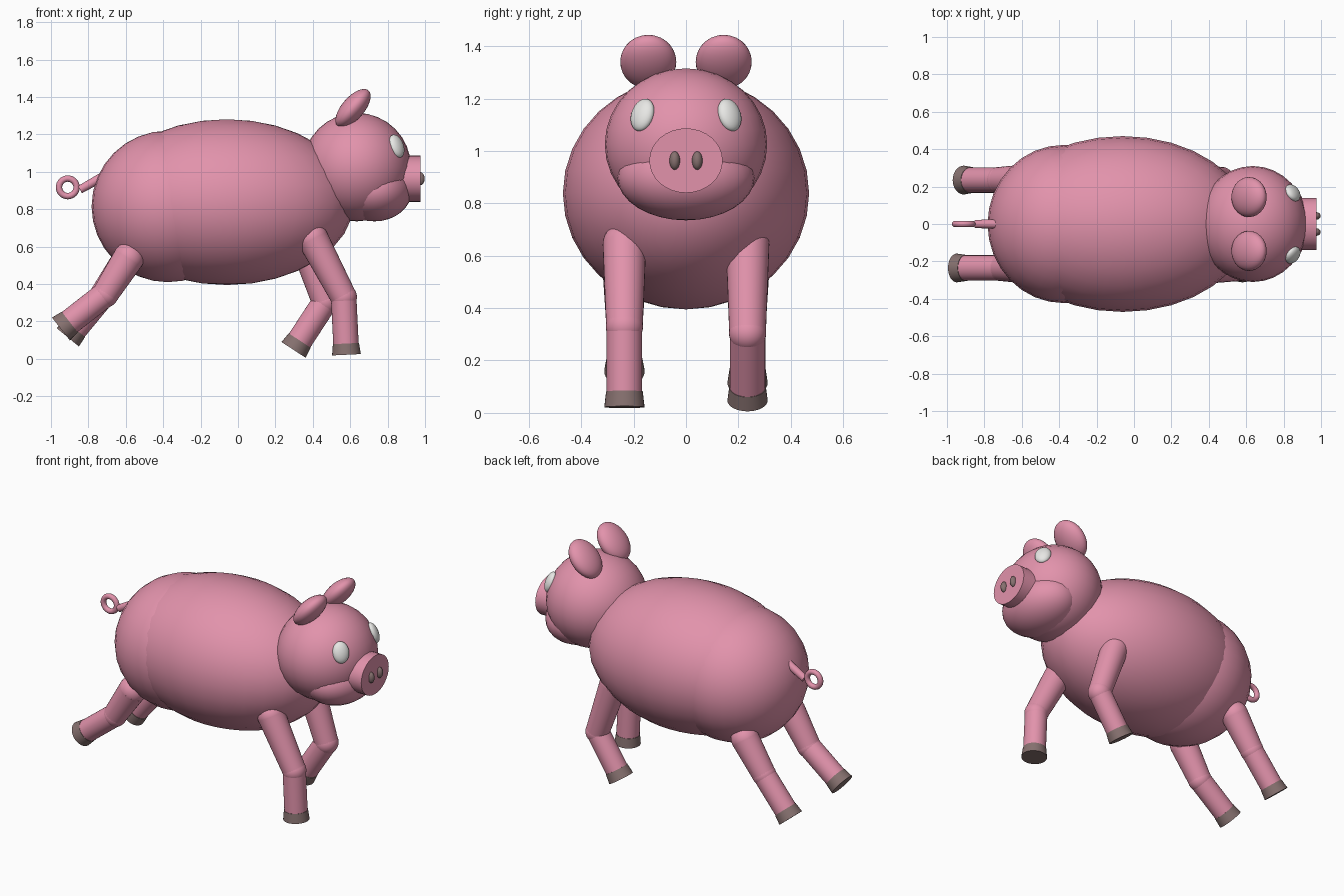
import bpy
import bmesh
import math
from mathutils import Matrix, Vector

cube = bpy.data.objects.get("Cube")
if cube:
    bpy.data.objects.remove(cube, do_unlink=True)


def material(name, rgb):
    mat = bpy.data.materials.new(name)
    mat.use_nodes = True
    mat.diffuse_color = (*rgb, 1)
    mat.node_tree.nodes["Principled BSDF"].inputs["Base Color"].default_value = (*rgb, 1)
    return mat


PINK = material("pink skin", (0.76, 0.29, 0.41))
HOOF = material("brown hoof", (0.24, 0.165, 0.16))
WHITE = material("eye white", (0.8, 0.8, 0.78))


def finish(bm, name, mat):
    mesh = bpy.data.meshes.new(name)
    bm.to_mesh(mesh)
    bm.free()
    mesh.materials.append(mat)
    obj = bpy.data.objects.new(name, mesh)
    bpy.context.collection.objects.link(obj)
    bpy.ops.object.select_all(action="DESELECT")
    bpy.context.view_layer.objects.active = obj
    obj.select_set(True)
    bpy.ops.object.shade_smooth_by_angle(angle=math.radians(40))
    return obj


def add_ball(bm, centre, radii, turn=None, segments=32):
    matrix = Matrix.Translation(centre) @ (turn or Matrix()) @ Matrix.Diagonal((*radii, 1))
    bmesh.ops.create_uvsphere(bm, u_segments=segments, v_segments=segments // 2,
                              radius=1, matrix=matrix)


def add_tube(bm, start, end, r1, r2, segments=32):
    start, end = Vector(start), Vector(end)
    axis = end - start
    turn = axis.to_track_quat("Z", "Y").to_matrix().to_4x4()
    bmesh.ops.create_cone(bm, cap_ends=True, segments=segments, radius1=r1, radius2=r2,
                          depth=axis.length,
                          matrix=Matrix.Translation((start + end) / 2) @ turn)


def ball(name, centre, radii, mat=PINK, turn=None):
    bm = bmesh.new()
    add_ball(bm, centre, radii, turn)
    return finish(bm, name, mat)


def tube(name, start, end, r1, r2, mat=PINK):
    bm = bmesh.new()
    add_tube(bm, start, end, r1, r2)
    return finish(bm, name, mat)


# Trunk and head
ball("body", (-0.06, 0, 0.838), (0.68, 0.47, 0.443))
ball("rump", (-0.375, 0, 0.815), (0.408, 0.423, 0.405))
ball("head", (0.635, 0, 1.025), (0.29, 0.31, 0.29))
ball("jowl", (0.73, 0, 0.9), (0.2, 0.262, 0.165))

# Snout: a disc squashed slightly in height
snout = tube("snout", (0, 0, 0), (0.175, 0, 0), 0.14, 0.14)
snout.location = (0.8, 0, 0.963)
snout.scale.z = 0.88

# Paired face parts
ear_turn = Matrix.Rotation(math.radians(41), 4, "Y")
for side, s in (("left", 1), ("right", -1)):
    ball(f"{side}_nostril", (0.975, s * 0.043, 0.963), (0.023, 0.02, 0.035), HOOF)
    ball(f"{side}_ear", (0.615, s * 0.144, 1.34), (0.06, 0.107, 0.126), PINK, ear_turn)
    outward = Vector((0.21, s * 0.16, 0.1))
    eye_turn = outward.to_track_quat("X", "Z").to_matrix().to_4x4()
    ball(f"{side}_eye", (0.848, s * 0.166, 1.137), (0.03, 0.05, 0.065), WHITE, eye_turn)


# Legs: rounded upper limb, straight lower limb, flared hoof
def leg(name, y, hip, knee, foot):
    hip, knee, foot = (Vector((x, y, z)) for x, z in (hip, knee, foot))
    bm = bmesh.new()
    add_tube(bm, hip, knee, 0.083, 0.07)
    add_ball(bm, hip, (0.083,) * 3)
    add_ball(bm, knee, (0.071,) * 3)
    finish(bm, f"{name}_upper_leg", PINK)
    ankle = foot + (knee - foot).normalized() * 0.06
    tube(f"{name}_lower_leg", knee, ankle, 0.068, 0.068)
    tube(f"{name}_hoof", ankle, foot, 0.07, 0.077, HOOF)


leg("front_right", -0.235, (0.4, 0.643), (0.565, 0.33), (0.58, 0.022))
leg("front_left", 0.235, (0.35, 0.643), (0.465, 0.305), (0.297, 0.048))
leg("back_right", -0.235, (-0.585, 0.54), (-0.71, 0.345), (-0.947, 0.16))
leg("back_left", 0.235, (-0.585, 0.54), (-0.72, 0.345), (-0.91, 0.115))

# Curly tail: short stem and a ring
tube("tail_stem", (-0.72, 0, 0.975), (-0.845, 0, 0.905), 0.025, 0.022)
bpy.ops.mesh.primitive_torus_add(location=(-0.91, 0, 0.917), rotation=(math.pi / 2, 0, 0),
                                 major_radius=0.047, minor_radius=0.017,
                                 major_segments=32, minor_segments=12)
ring = bpy.context.object
ring.name = "tail_ring"
ring.data.materials.append(PINK)
bpy.ops.object.shade_smooth_by_angle(angle=math.radians(40))
